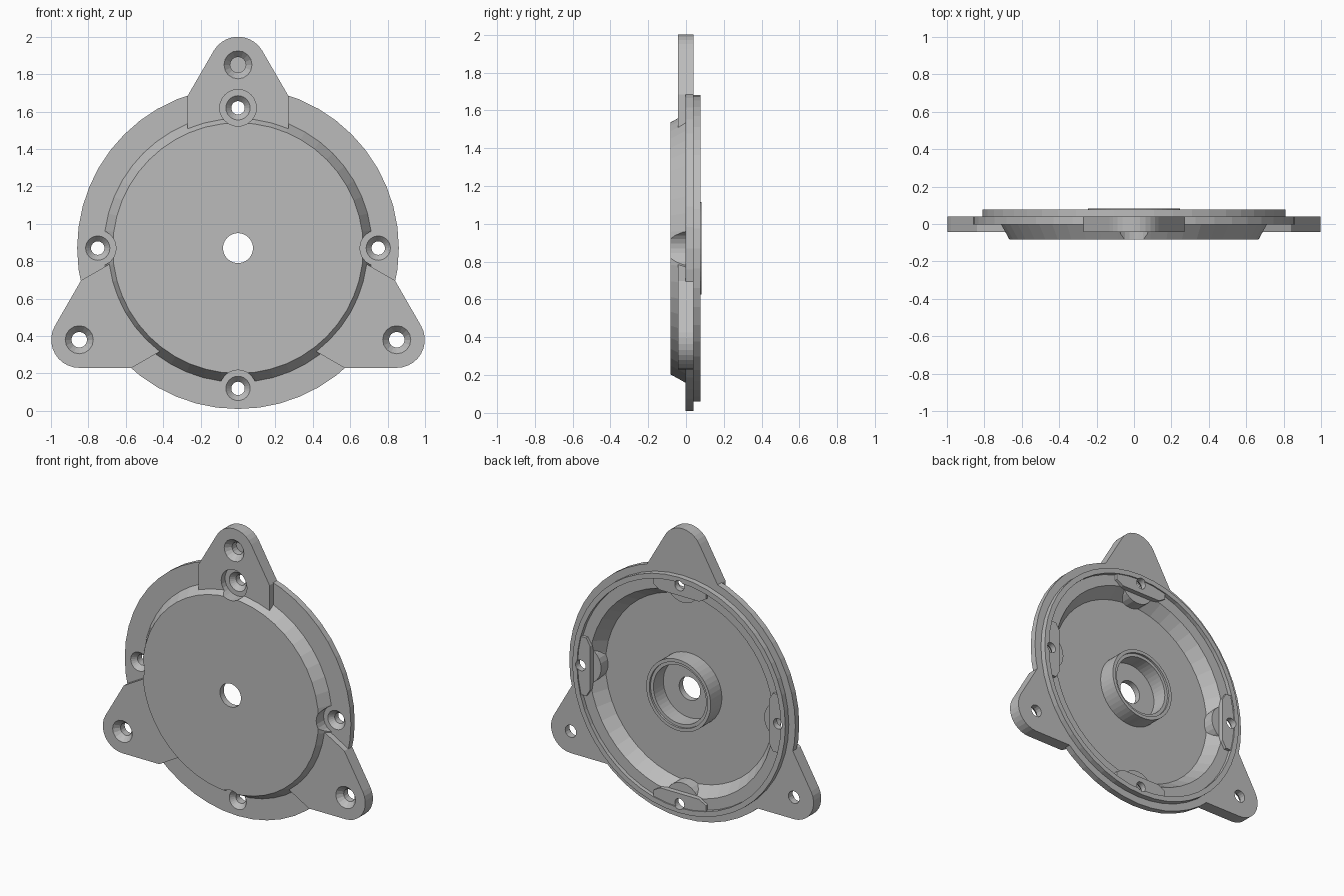
import bpy, bmesh
from math import cos, sin, pi, radians

if "Cube" in bpy.data.objects:
    bpy.data.objects.remove(bpy.data.objects["Cube"])

CZ = 0.87                       # height of the cover axis
FRONT, LUG, FACE, BACK, RIM, TOP = -0.082, -0.043, -0.002, 0.04, 0.078, 0.082

grey = bpy.data.materials.new("plain grey")
grey.use_nodes = True
grey.diffuse_color = (0.5, 0.5, 0.5, 1)
grey.node_tree.nodes["Principled BSDF"].inputs["Base Color"].default_value = (0.5, 0.5, 0.5, 1)


def finish(name, bm):
    bmesh.ops.remove_doubles(bm, verts=bm.verts, dist=1e-5)
    bmesh.ops.recalc_face_normals(bm, faces=bm.faces)
    mesh = bpy.data.meshes.new(name)
    bm.to_mesh(mesh)
    bm.free()
    mesh.materials.append(grey)
    ob = bpy.data.objects.new(name, mesh)
    bpy.context.collection.objects.link(ob)
    return ob


def polar(radius, angle):
    return radius * cos(angle), CZ + radius * sin(angle)


def revolve(name, profile, x=0, z=CZ, sides=48):
    """Spin a closed (radius, y) profile round an axis along y."""
    bm = bmesh.new()
    rings = [[bm.verts.new((x + r * cos(2 * pi * i / sides), y, z + r * sin(2 * pi * i / sides)))
              for r, y in profile] for i in range(sides)]
    n = len(profile)
    for i in range(sides):
        a, b = rings[i], rings[(i + 1) % sides]
        for j in range(n):
            k = (j + 1) % n
            if profile[j][0] == 0 and profile[k][0] == 0:
                continue
            if profile[j][0] == 0:
                bm.faces.new((a[j], a[k], b[k]))
            elif profile[k][0] == 0:
                bm.faces.new((a[j], a[k], b[j]))
            else:
                bm.faces.new((a[j], a[k], b[k], b[j]))
    return finish(name, bm)


def plate(name, outline, angle, y0, y1):
    """Extrude an (outward, sideways) outline, turned to an angle on the cover."""
    bm = bmesh.new()
    c, s = cos(angle), sin(angle)
    face = bm.faces.new([bm.verts.new((u * c - v * s, y0, CZ + u * s + v * c)) for u, v in outline])
    new = bmesh.ops.extrude_face_region(bm, geom=[face])["geom"]
    bmesh.ops.translate(bm, vec=(0, y1 - y0, 0),
                        verts=[g for g in new if isinstance(g, bmesh.types.BMVert)])
    return finish(name, bm)


def combine(target, other, operation):
    mod = target.modifiers.new("join", 'BOOLEAN')
    mod.operation, mod.object, mod.solver = operation, other, 'EXACT'
    bpy.context.view_layer.objects.active = target
    bpy.ops.object.modifier_apply(modifier=mod.name)
    bpy.data.objects.remove(other)


# Solid cover: domed front, flange and stepped back rim
cover = revolve("motor_end_cover", [
    (0, FRONT), (0.67, FRONT), (0.717, FACE), (0.86, FACE), (0.86, BACK),
    (0.81, BACK), (0.81, RIM), (0.5, RIM), (0.5, TOP), (0, TOP)])

# Three mounting lugs with rounded tips
tip = [(0.98 + 0.15 * cos(radians(a)), 0.15 * sin(radians(a))) for a in range(-60, 61, 12)]
lug_outline = [(0.62, -0.27), (0.813, -0.27)] + tip + [(0.813, 0.27), (0.62, 0.27)]
lug_angles = [radians(a) for a in (90, 210, 330)]
screw_angles = [radians(a) for a in (0, 90, 180, 270)]
for a in lug_angles:
    combine(cover, plate("lug", lug_outline, a, LUG, BACK), 'UNION')

# Rear cavity, leaving screw pads and their rounded bosses standing
cavity = revolve("cavity", [(0.245, -0.04), (0.64, -0.04), (0.70, 0.05),
                            (0.775, 0.05), (0.775, 0.12), (0.245, 0.12)])
pad_outline = [(0.68, -0.15), (0.71, -0.2), (0.85, -0.2), (0.85, 0.2), (0.71, 0.2), (0.68, 0.15)]
for a in screw_angles:
    x, z = polar(0.75, a)
    boss = revolve("boss", [(0, -0.06), (0.13, -0.06), (0.13, 0.036), (0, 0.036)], x, z, 24)
    combine(cavity, boss, 'DIFFERENCE')
    combine(cavity, plate("pad", pad_outline, a, 0.03, 0.07), 'DIFFERENCE')
combine(cover, cavity, 'DIFFERENCE')

# Stepped bearing seat and shaft hole
seat = revolve("bearing_seat", [(0, -0.12), (0.08, -0.12), (0.08, -0.04), (0.2, -0.04),
                                (0.2, 0.068), (0.222, 0.068), (0.222, 0.12), (0, 0.12)])
combine(cover, seat, 'DIFFERENCE')

# Countersunk lug holes
for a in lug_angles:
    x, z = polar(0.98, a)
    hole = revolve("lug_hole", [(0, -0.12), (0.075, -0.12), (0.075, LUG), (0.042, -0.005),
                                (0.042, 0.12), (0, 0.12)], x, z, 16)
    combine(cover, hole, 'DIFFERENCE')

# Pocketed and countersunk screw holes
for a in screw_angles:
    x, z = polar(0.75, a)
    hole = revolve("screw_hole", [(0, -0.12), (0.098, -0.12), (0.098, FACE), (0.065, FACE),
                                  (0.036, 0.03), (0.036, 0.12), (0, 0.12)], x, z, 24)
    combine(cover, hole, 'DIFFERENCE')
